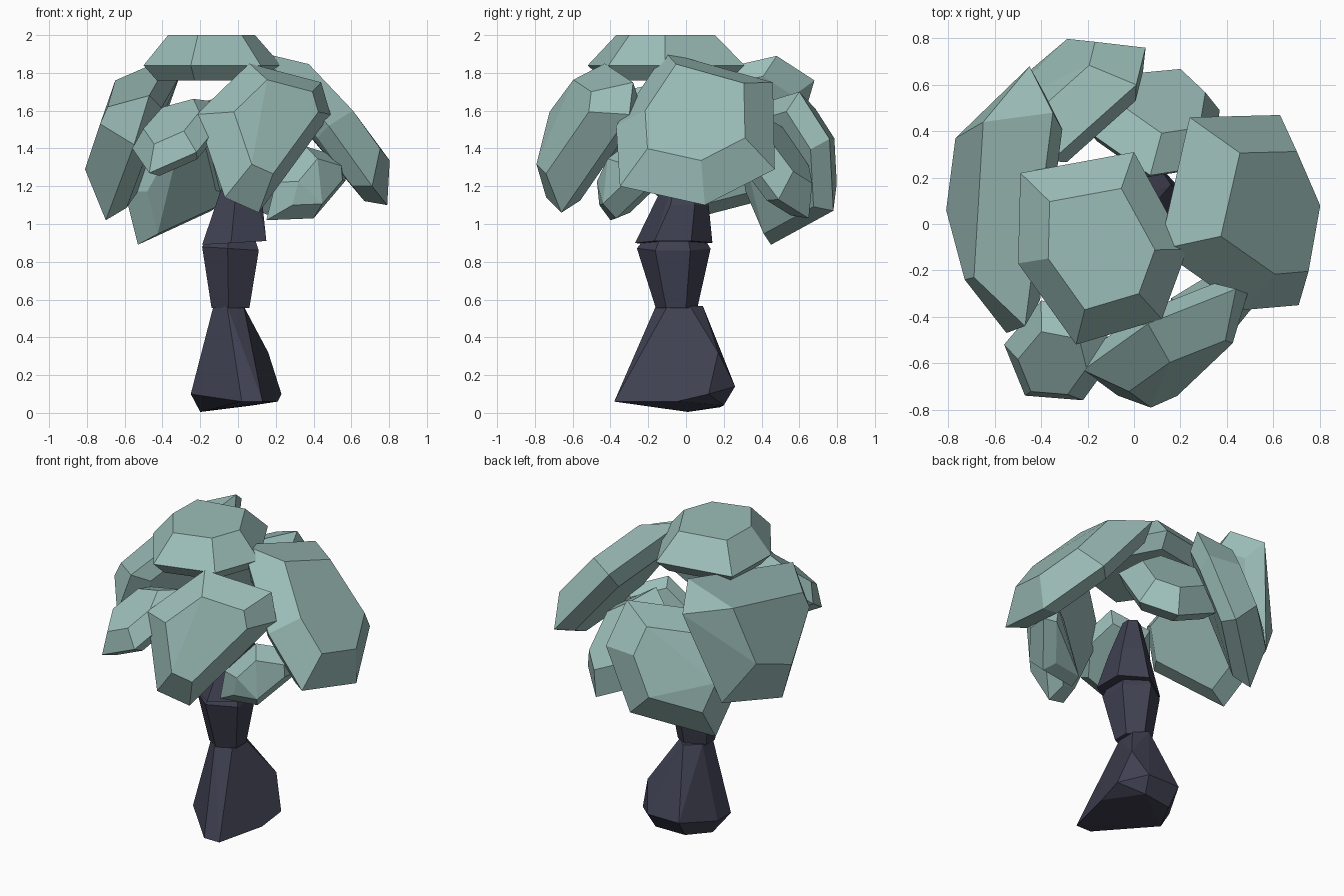
import bpy, bmesh, math
from mathutils import Vector

if "Cube" in bpy.data.objects:
    bpy.data.objects.remove(bpy.data.objects["Cube"])


def material(name, rgb):
    m = bpy.data.materials.new(name)
    m.diffuse_color = (*rgb, 1)
    m.use_nodes = True
    m.node_tree.nodes["Principled BSDF"].inputs["Base Color"].default_value = m.diffuse_color
    return m


LEAF = material("sage_leaf", (0.33, 0.51, 0.48))
BARK = material("dark_bark", (0.05, 0.052, 0.082))


def hull(name, points, mat):
    """Faceted convex chunk around the points."""
    bm = bmesh.new()
    for p in points:
        bm.verts.new(p)
    res = bmesh.ops.convex_hull(bm, input=bm.verts[:])
    junk = {v for v in res["geom_interior"] + res["geom_unused"]
            if isinstance(v, bmesh.types.BMVert)}
    bmesh.ops.delete(bm, geom=list(junk), context='VERTS')
    bmesh.ops.dissolve_limit(bm, angle_limit=math.radians(8),
                             verts=bm.verts[:], edges=bm.edges[:])
    bmesh.ops.recalc_face_normals(bm, faces=bm.faces[:])
    me = bpy.data.meshes.new(name)
    bm.to_mesh(me)
    bm.free()
    me.materials.append(mat)
    ob = bpy.data.objects.new(name, me)
    bpy.context.collection.objects.link(ob)
    return ob


def leaf_pad(name, rim, rise=0.16, drop=0.08, outer=None):
    """Six-sided rim with a smaller raised outer face and a bevelled inner face."""
    rim = [Vector(p) for p in rim]
    c = sum(rim, Vector()) / len(rim)
    n = Vector()
    for a, b in zip(rim, rim[1:] + rim[:1]):
        n += (a - c).cross(b - c)
    n.normalize()
    if n.dot(c - Vector((0, 0, 1.2))) < 0:
        n = -n
    outer = outer or [c + (p - c) * 0.63 + n * rise for p in rim]
    inner = [c + (p - c) * 0.80 - n * drop for p in rim]
    hull(name, rim + outer + inner, LEAF)


# Foliage pads, each given by its rim
leaf_pad("top_foliage", [(-.49, .22, 1.84), (0, .31, 1.84), (.23, -.11, 1.84),
                         (.12, -.41, 1.84), (-.25, -.52, 1.84), (-.50, -.17, 1.84)])
leaf_pad("right_foliage", [(.11, -.11, 1.91), (.24, .46, 1.75), (.63, .47, 1.29),
                           (.79, .10, 1.10), (.71, -.35, 1.20), (.48, -.37, 1.52)])
leaf_pad("left_foliage", [(-.35, .48, 1.89), (-.45, .68, 1.76), (-.61, .50, 1.15),
                          (-.70, 0, 1.02), (-.55, -.47, 1.42), (-.47, -.44, 1.68)],
         outer=[(-.65, .44, 1.76), (-.69, -.23, 1.62), (-.73, -.24, 1.53),
                (-.81, .06, 1.29), (-.77, .37, 1.40)])
leaf_pad("front_foliage", [(.06, -.43, 1.85), (.44, -.28, 1.75), (.49, -.30, 1.58),
                           (.11, -.66, 1.06), (-.07, -.74, 1.14), (-.22, -.63, 1.58)])
leaf_pad("front_left_foliage", [(-.56, -.52, 1.40), (-.47, -.74, 1.27), (-.22, -.76, 1.38),
                                (-.09, -.58, 1.54), (-.14, -.38, 1.65), (-.40, -.33, 1.58)],
         0.10, 0.07)
leaf_pad("back_left_foliage", [(.05, .76, 1.45), (-.14, .78, 1.07), (-.53, .45, .89),
                               (-.60, .33, 1.17), (-.36, .27, 1.60), (.01, .60, 1.70)])
leaf_pad("back_foliage", [(-.20, .40, 1.50), (.07, .21, 1.62), (.33, .25, 1.45),
                          (.37, .49, 1.13), (.20, .65, 1.03), (-.12, .62, 1.18)],
         0.13, 0.07)
leaf_pad("front_right_foliage", [(.36, -.33, 1.41), (.56, -.15, 1.35), (.57, -.16, 1.23),
                                 (.40, -.37, 1.03), (.15, -.40, 1.02), (.20, -.42, 1.22)],
         0.11, 0.07)


def ring(x0, x1, y0, y1, z, tilt=0.0):
    """Hexagonal trunk section; tilt raises its right side."""
    cx, cy, rx, ry = (x0 + x1) / 2, (y0 + y1) / 2, (x1 - x0) / 2, (y1 - y0) / 2
    return [(cx + rx * u, cy + ry * v, z + tilt * u) for u, v in
            ((-1, -.45), (-.1, -1), (1, -.5), (1, .45), (.1, 1), (-1, .4))]


# Trunk in three stacked, slightly overlapping chunks
hull("trunk_base", [(-.20, .01, .005), (-.12, .18, .03), (.08, .20, .04), (.21, -.05, .06),
                    (.13, -.38, .06), (.02, -.38, .06), (-.25, -.11, .10), (-.25, .03, .10),
                    (-.13, .26, .14), (.10, .26, .14), (.23, .12, .10), (.16, .17, .32),
                    (.02, .19, .31)] + ring(-.13, .03, -.16, .09, .565), BARK)
hull("trunk_middle", ring(-.14, .06, -.16, .06, .555)
     + ring(-.19, .11, -.26, .13, .87, -.01) + ring(-.16, .09, -.22, .10, .92), BARK)
hull("trunk_top", ring(-.19, .15, -.27, .14, .90, .01)
     + ring(-.10, .13, -.15, .12, 1.10) + ring(-.04, .06, -.06, .05, 1.33), BARK)
